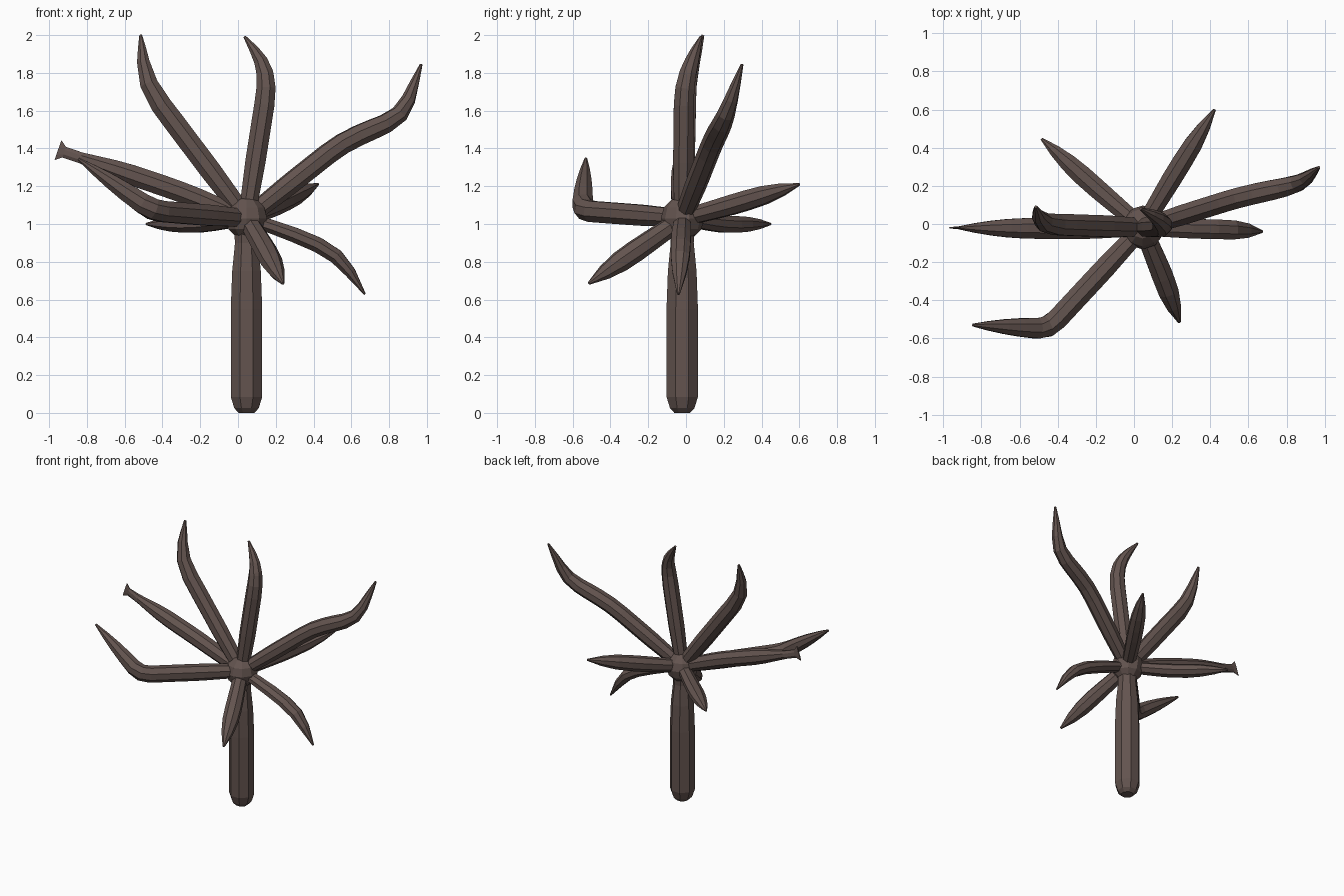
import bpy, bmesh, math
from mathutils import Vector

if "Cube" in bpy.data.objects:
    bpy.data.objects.remove(bpy.data.objects["Cube"])

bark = bpy.data.materials.new("bark")
bark.diffuse_color = (0.125, 0.088, 0.078, 1)
bark.use_nodes = True
bark.node_tree.nodes["Principled BSDF"].inputs["Base Color"].default_value = bark.diffuse_color
SIDES = 8
HUB = Vector((.045, -.018, 1.03))


def tube(name, rings, up):
    """Skin eight-sided rings given as (centre, side radius, up radius)."""
    bm = bmesh.new()
    last = len(rings) - 1
    loops = []
    for i, (c, rw, rh) in enumerate(rings):
        d = (rings[min(i + 1, last)][0] - rings[max(i - 1, 0)][0]).normalized()
        side = d.cross(up).normalized()
        top = side.cross(d)
        angles = [(k + .5) * math.tau / SIDES for k in range(SIDES)]
        loops.append([bm.verts.new(c + side * rw * math.cos(a) + top * rh * math.sin(a)) for a in angles])
    for r, s in zip(loops, loops[1:]):
        for k in range(SIDES):
            n = (k + 1) % SIDES
            bm.faces.new((r[k], r[n], s[n], s[k]))
    bm.faces.new(loops[0][::-1])
    bm.faces.new(loops[-1])
    bmesh.ops.recalc_face_normals(bm, faces=bm.faces)
    me = bpy.data.meshes.new(name)
    bm.to_mesh(me)
    bm.free()
    me.materials.append(bark)
    ob = bpy.data.objects.new(name, me)
    bpy.context.collection.objects.link(ob)
    return ob


def rounded_path(corners, cut):
    """Straight runs joined by small curves at the corners."""
    path = [corners[0]]
    for a, b, c in zip(corners, corners[1:], corners[2:]):
        p = b + (a - b).normalized() * min(cut, .45 * (a - b).length)
        q = b + (c - b).normalized() * min(cut, .45 * (c - b).length)
        path += [p, (p + 2 * b + q) / 4, q]
    path.append(corners[-1])
    # split long runs so that the taper can follow
    out = [path[0]]
    for a, b in zip(path, path[1:]):
        n = max(1, round((b - a).length / .1))
        out += [a.lerp(b, k / n) for k in range(1, n + 1)]
    return out


def limb(name, radius, *corners, up=(0, 0, 1), cut=.1, flat=1, flare=False):
    """Limb from the hub: slim neck, full middle, tapered tip."""
    path = rounded_path([HUB] + [Vector(c) for c in corners], cut)
    dist = [0]
    for a, b in zip(path, path[1:]):
        dist.append(dist[-1] + (b - a).length)
    rings = []
    for c, s in zip(path, dist):
        neck = .82 + .18 * min(1, s / .3)
        t = max(0, s / dist[-1] - .58) / .42
        r = radius * neck * (1 - .87 * t * t)
        rings.append((c, r, max(r * flat, .032) if flare else r * flat))
    if flare:  # tip spread into a thin fishtail
        c, r, h = rings[-1]
        rings.append((c + (path[-1] - path[-2]).normalized() * .035, r * .6, .06))
    return tube(name, rings, Vector(up))


Y = (0, 1, 0)
# trunk with rounded foot
profile = [(0, .045), (.025, .07), (.085, .09), (.55, .09), (.75, .082), (.9, .066), (1.03, .075)]
trunk = tube("tree", [(Vector((.045, -.02, z)), r, r) for z, r in profile], Vector(Y))

limbs = [
    # rising limbs
    limb("top_branch", .058, (.155, -.01, 1.73), (.13, .03, 1.86), (.035, .08, 1.992), up=Y),
    limb("upper_left_branch", .061, (-.49, 0, 1.74), (-.515, .09, 2), up=Y, cut=.14),
    limb("right_branch", .058, (.55, .14, 1.43), (.87, .21, 1.57), (.97, .297, 1.845)),
    limb("left_branch", .059, (-.3, -.025, 1.17), (-.92, -.02, 1.38), flare=True),
    limb("front_left_branch", .06, (-.45, -.55, 1.07), (-.845, -.53, 1.345), cut=.07),
    # drooping limbs
    limb("front_branch", .06, (.15, -.27, .855), (.238, -.515, .685)),
    limb("right_low_branch", .056, (.3, -.025, .945), (.53, -.03, .84), (.672, -.04, .628),
         cut=.13, flat=.78),
    # back limbs
    limb("back_right_branch", .056, (.2, .24, 1.1), (.423, .6, 1.21)),
    limb("back_left_branch", .056, (-.2, .19, .997), (-.485, .447, 1), flat=.85),
]

# knot where all limbs meet
bpy.ops.mesh.primitive_uv_sphere_add(segments=10, ring_count=6, radius=.115, location=HUB)
hub = bpy.context.object
hub.name = "hub"
hub.data.materials.append(bark)
limbs.append(hub)

# merge everything into one skin
group = bpy.data.collections.new("limbs")
for ob in limbs:
    group.objects.link(ob)
mod = trunk.modifiers.new("union", 'BOOLEAN')
mod.operation = 'UNION'
mod.operand_type = 'COLLECTION'
mod.collection = group
mod.solver = 'EXACT'
bpy.context.view_layer.objects.active = trunk
bpy.ops.object.modifier_apply(modifier=mod.name)
for ob in limbs:
    bpy.data.objects.remove(ob)
